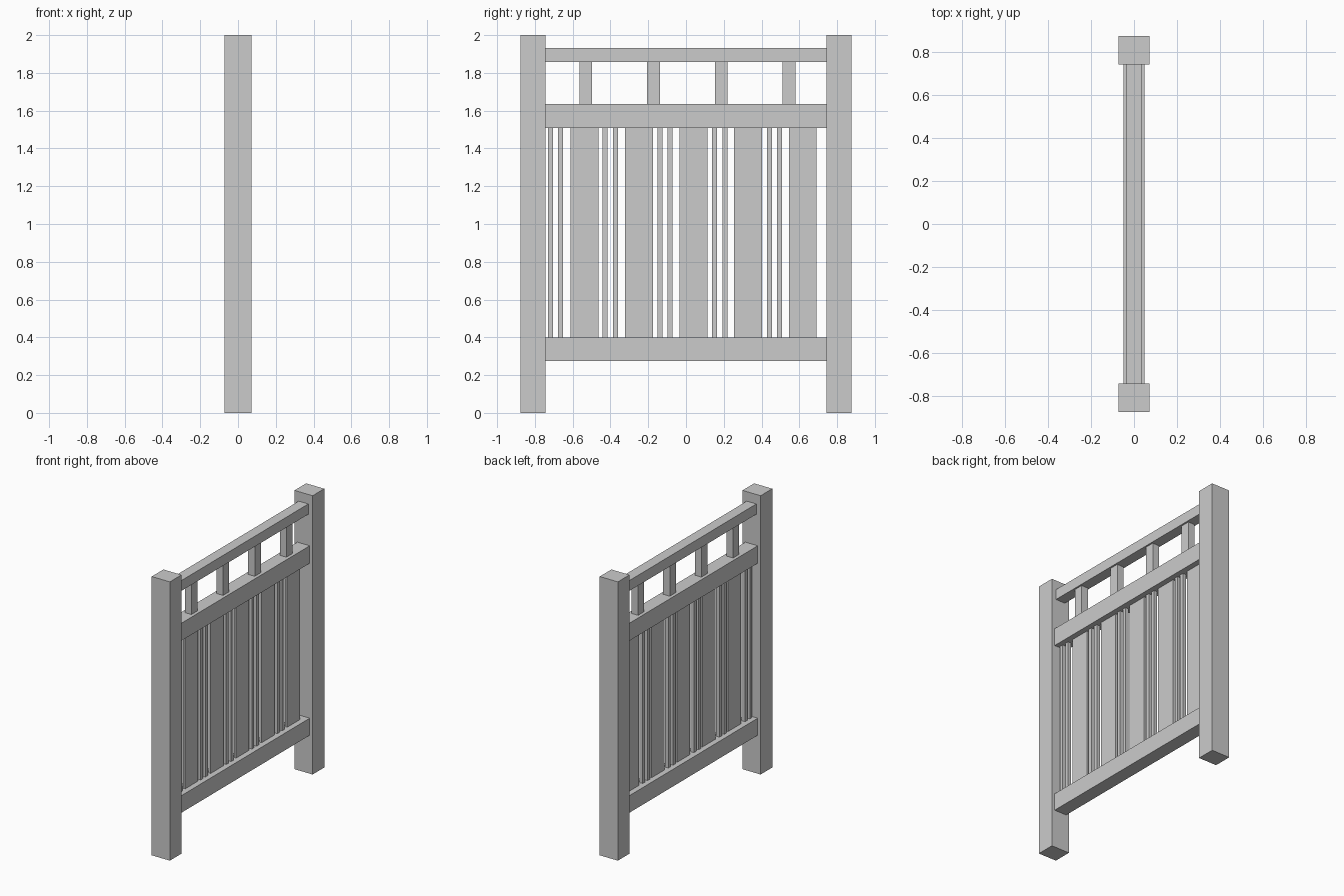
import bpy

if "Cube" in bpy.data.objects:
    bpy.data.objects.remove(bpy.data.objects["Cube"])


def box(name, half_x, y0, y1, z0, z1):
    """Axis-aligned box centred on x = 0."""
    bpy.ops.mesh.primitive_cube_add(size=1, location=(0, (y0 + y1) / 2, (z0 + z1) / 2))
    ob = bpy.context.object
    ob.name = name
    ob.scale = (2 * half_x, y1 - y0, z1 - z0)
    bpy.ops.object.transform_apply(location=False, rotation=False, scale=True)
    return ob


INNER = 0.743   # inner face of the posts
OUTER = 0.875

# end posts
box("post_front", 0.072, -OUTER, -INNER, 0, 2)
box("post_back", 0.072, INNER, OUTER, 0, 2)

# horizontal rails
box("bottom_rail", 0.049, -INNER, INNER, 0.275, 0.398)
box("middle_rail", 0.049, -INNER, INNER, 1.509, 1.635)
box("top_rail", 0.038, -INNER, INNER, 1.858, 1.932)

# short balusters between the two upper rails
for i in range(4):
    y = -0.531 + i * 0.359
    box(f"baluster_{i + 1}", 0.026, y - 0.034, y + 0.034, 1.635, 1.858)

# repeating infill: two thin slats then one wide board
for i in range(5):
    shift = i * 0.289
    for j, y in enumerate((-0.718, -0.664)):
        y += shift * 1.003
        box(f"slat_{i + 1}_{j + 1}", 0.013, y - 0.0135, y + 0.0135, 0.398, 1.509)
    y = -0.538 + shift
    box(f"board_{i + 1}", 0.009, y - 0.074, y + 0.074, 0.398, 1.509)
